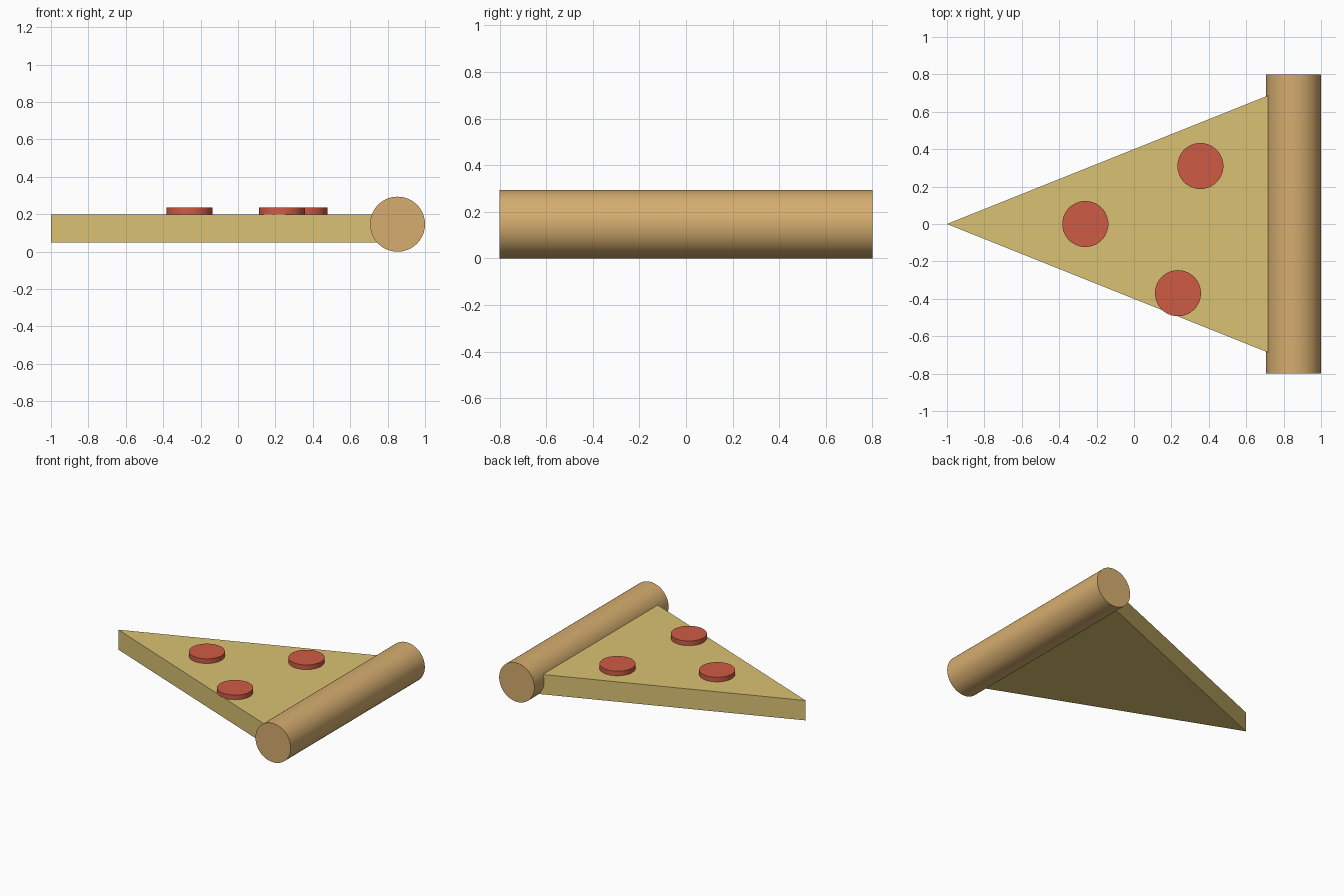
import bpy, bmesh, math

cube = bpy.data.objects.get("Cube")
if cube:
    bpy.data.objects.remove(cube, do_unlink=True)


def material(name, rgb):
    mat = bpy.data.materials.new(name)
    mat.use_nodes = True
    colour = (*rgb, 1)
    mat.diffuse_color = colour
    bsdf = next(n for n in mat.node_tree.nodes if n.type == "BSDF_PRINCIPLED")
    bsdf.inputs["Base Color"].default_value = colour
    return mat


def cylinder(name, radius, depth, location, mat, rotation=(0, 0, 0)):
    bpy.ops.mesh.primitive_cylinder_add(vertices=64, radius=radius, depth=depth,
                                        location=location, rotation=rotation)
    obj = bpy.context.object
    obj.name = name
    obj.data.materials.append(mat)
    bpy.ops.object.shade_smooth_by_angle(angle=math.radians(30))
    return obj


cheese = material("cheese_yellow", (0.70, 0.54, 0.175))
crust = material("crust_tan", (0.67, 0.42, 0.16))
sausage = material("sausage_red", (0.62, 0.105, 0.06))

# Wedge: a triangle extruded upward, its wide end buried in the crust
BOTTOM, TOP, CRUST_R = 0.05, 0.20, 0.147
CRUST_X = 1 - CRUST_R
half_width = 0.4 * (1 + CRUST_X)
bm = bmesh.new()
outline = [(-1, 0), (CRUST_X, -half_width), (CRUST_X, half_width)]
base = bm.faces.new([bm.verts.new((x, y, BOTTOM)) for x, y in outline])
extruded = bmesh.ops.extrude_face_region(bm, geom=[base])["geom"]
bmesh.ops.translate(bm, vec=(0, 0, TOP - BOTTOM),
                    verts=[g for g in extruded if isinstance(g, bmesh.types.BMVert)])
bmesh.ops.recalc_face_normals(bm, faces=bm.faces)
mesh = bpy.data.meshes.new("cheese_wedge")
bm.to_mesh(mesh)
bm.free()
mesh.materials.append(cheese)
bpy.context.collection.objects.link(bpy.data.objects.new("cheese_wedge", mesh))

# Rolled crust along the wide end
cylinder("crust_roll", CRUST_R, 1.6, (CRUST_X, 0, CRUST_R), crust,
         (math.radians(90), 0, 0))

# Sausage slices resting on the cheese
THICK = 0.035
for i, (x, y) in enumerate([(-0.26, 0), (0.355, 0.31), (0.235, -0.37)], 1):
    cylinder(f"sausage_slice_{i}", 0.123, THICK, (x, y, TOP + THICK / 2), sausage)
